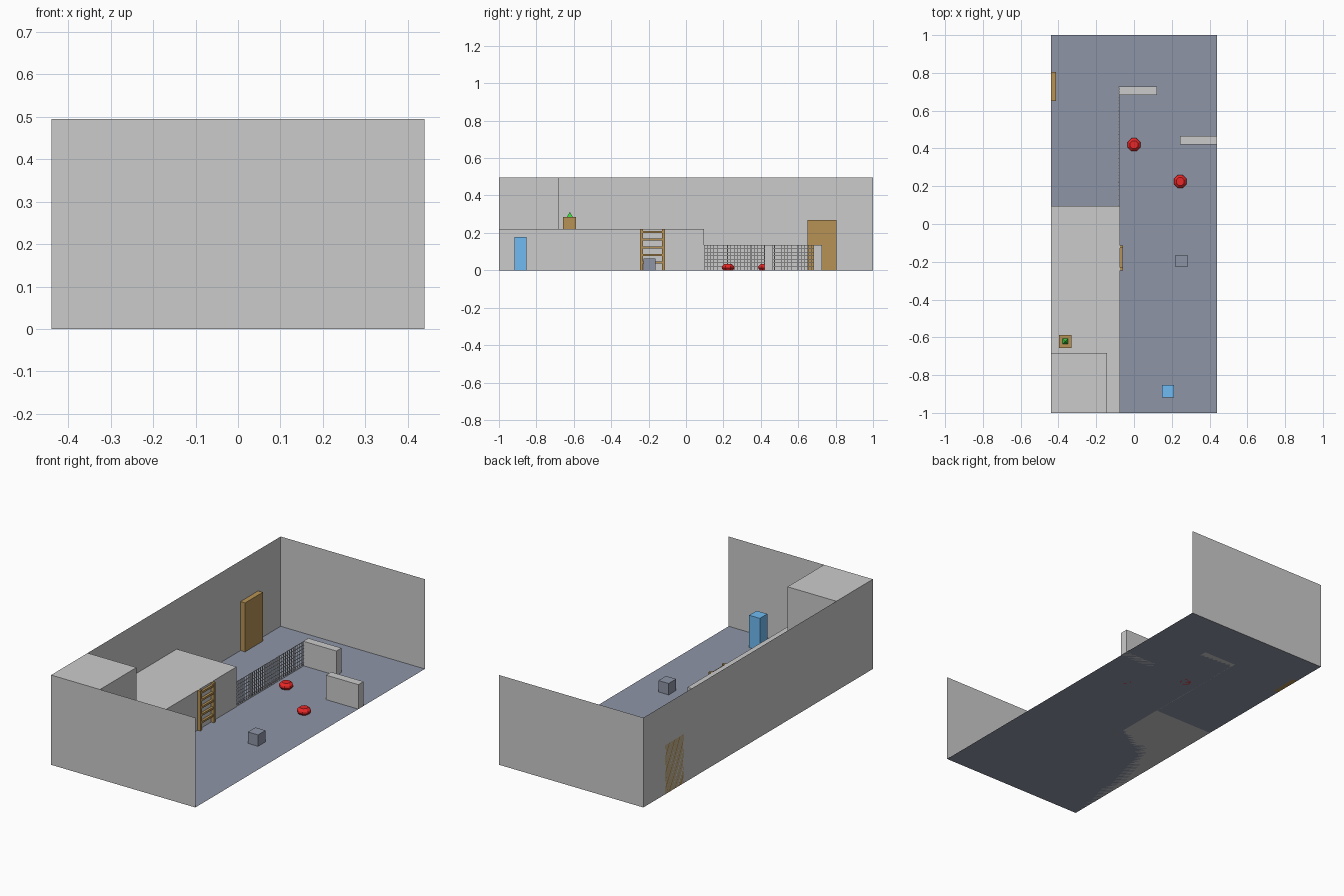
import bpy, bmesh, math
from mathutils import Matrix, Vector

if "Cube" in bpy.data.objects:
    bpy.data.objects.remove(bpy.data.objects["Cube"])


def material(name, rgb):
    m = bpy.data.materials.new(name)
    m.diffuse_color = (*rgb, 1)
    m.use_nodes = True
    m.node_tree.nodes["Principled BSDF"].inputs["Base Color"].default_value = m.diffuse_color
    return m


SLATE = material("slate", (0.27, 0.30, 0.38))
WOOD = material("wood", (0.47, 0.29, 0.09))
RED = material("red", (0.8, 0.02, 0.02))
BLUE = material("blue", (0.16, 0.5, 0.9))
GREEN = material("green", (0.05, 0.65, 0.05))


def finish(name, bm, mat=None):
    me = bpy.data.meshes.new(name)
    bm.to_mesh(me)
    bm.free()
    ob = bpy.data.objects.new(name, me)
    bpy.context.collection.objects.link(ob)
    if mat:
        me.materials.append(mat)
    return ob


def add_box(bm, lo, hi):
    lo, hi = Vector(lo), Vector(hi)
    bmesh.ops.create_cube(bm, size=1, matrix=Matrix.Translation((lo + hi) / 2)
                          @ Matrix.Diagonal((*(hi - lo), 1)))


def box(name, lo, hi, mat=None):
    bm = bmesh.new()
    add_box(bm, lo, hi)
    return finish(name, bm, mat)


def sheet(name, pts, mat=None):
    bm = bmesh.new()
    bm.faces.new([bm.verts.new(p) for p in pts])
    return finish(name, bm, mat)


W, H = 0.44, 0.495

# Room shell: single-sheet floor and three walls, open on the right
sheet("floor", [(-W, -1, 0), (W, -1, 0), (W, 1, 0), (-W, 1, 0)], SLATE)
sheet("front_wall", [(-W, -1, 0), (-W, -1, H), (W, -1, H), (W, -1, 0)])
sheet("back_wall", [(-W, 1, 0), (W, 1, 0), (W, 1, H), (-W, 1, H)])
sheet("left_wall", [(-W, -1, 0), (-W, 1, 0), (-W, 1, H), (-W, -1, H)])

# Raised platform and the tall corner block
box("platform", (-W, -1, 0), (-0.075, 0.095, 0.22))
box("corner_block", (-W, -1, 0.22), (-0.142, -0.682, H))

# Low cover walls
box("cover_wall_left", (-0.08, 0.683, 0), (0.122, 0.727, 0.135))
box("cover_wall_right", (0.243, 0.42, 0), (W, 0.465, 0.135))

# Door, pillar and boxes
box("door", (-W, 0.65, 0), (-0.412, 0.805, 0.27), WOOD)
box("blue_pillar", (0.147, -0.918, 0), (0.212, -0.853, 0.178), BLUE)
box("slate_cube", (0.22, -0.228, 0), (0.282, -0.163, 0.063), SLATE)
box("crate", (-0.398, -0.657, 0.22), (-0.332, -0.588, 0.285), WOOD)

# Small pyramid on the crate
bm = bmesh.new()
bmesh.ops.create_cone(bm, cap_ends=True, segments=4, radius1=0.022, radius2=0, depth=0.027,
                      matrix=Matrix.Translation((-0.364, -0.621, 0.2985))
                      @ Matrix.Rotation(math.pi / 4, 4, 'Z'))
finish("green_pyramid", bm, GREEN)

# Ladder against the platform
bm = bmesh.new()
for y in (-0.245, -0.127):
    add_box(bm, (-0.075, y, 0), (-0.058, y + 0.014, 0.22))
for i in range(5):
    z = 0.035 + i * 0.041
    add_box(bm, (-0.073, -0.235, z), (-0.06, -0.122, z + 0.011))
finish("ladder", bm, WOOD)

# Wire fence: five mesh panels in a row
bm = bmesh.new()
Y0, PANEL, FH, T = 0.095, 0.126, 0.135, 0.0025
for p in range(5):
    a = Y0 + p * PANEL
    for i in range(8):
        y = a + i * (PANEL - T) / 7
        add_box(bm, (-0.081, y, 0), (-0.0785, y + T, FH))
    for i in range(8):
        z = i * (FH - T) / 7
        add_box(bm, (-0.0795, a, z), (-0.077, a + PANEL, z + T))
for p in range(6):
    y = Y0 + p * PANEL
    add_box(bm, (-0.082, y - 0.003 * (p > 0), 0), (-0.076, y + 0.003, FH))
finish("wire_fence", bm)

# Red squashed eight-sided buttons
profile = [(0.028, 0), (0.037, 0.012), (0.035, 0.022), (0.022, 0.034)]
for k, (x, y) in enumerate([(0, 0.42), (0.245, 0.225)]):
    bm = bmesh.new()
    rings = [[bm.verts.new((x + r * math.cos((i + .5) * math.pi / 4),
                            y + r * math.sin((i + .5) * math.pi / 4), z))
              for i in range(8)] for r, z in profile]
    for lo, hi in zip(rings, rings[1:]):
        for i in range(8):
            j = (i + 1) % 8
            bm.faces.new((lo[i], lo[j], hi[j], hi[i]))
    bm.faces.new(rings[0][::-1])
    bm.faces.new(rings[-1])
    finish(f"red_button_{k + 1}", bm, RED)
